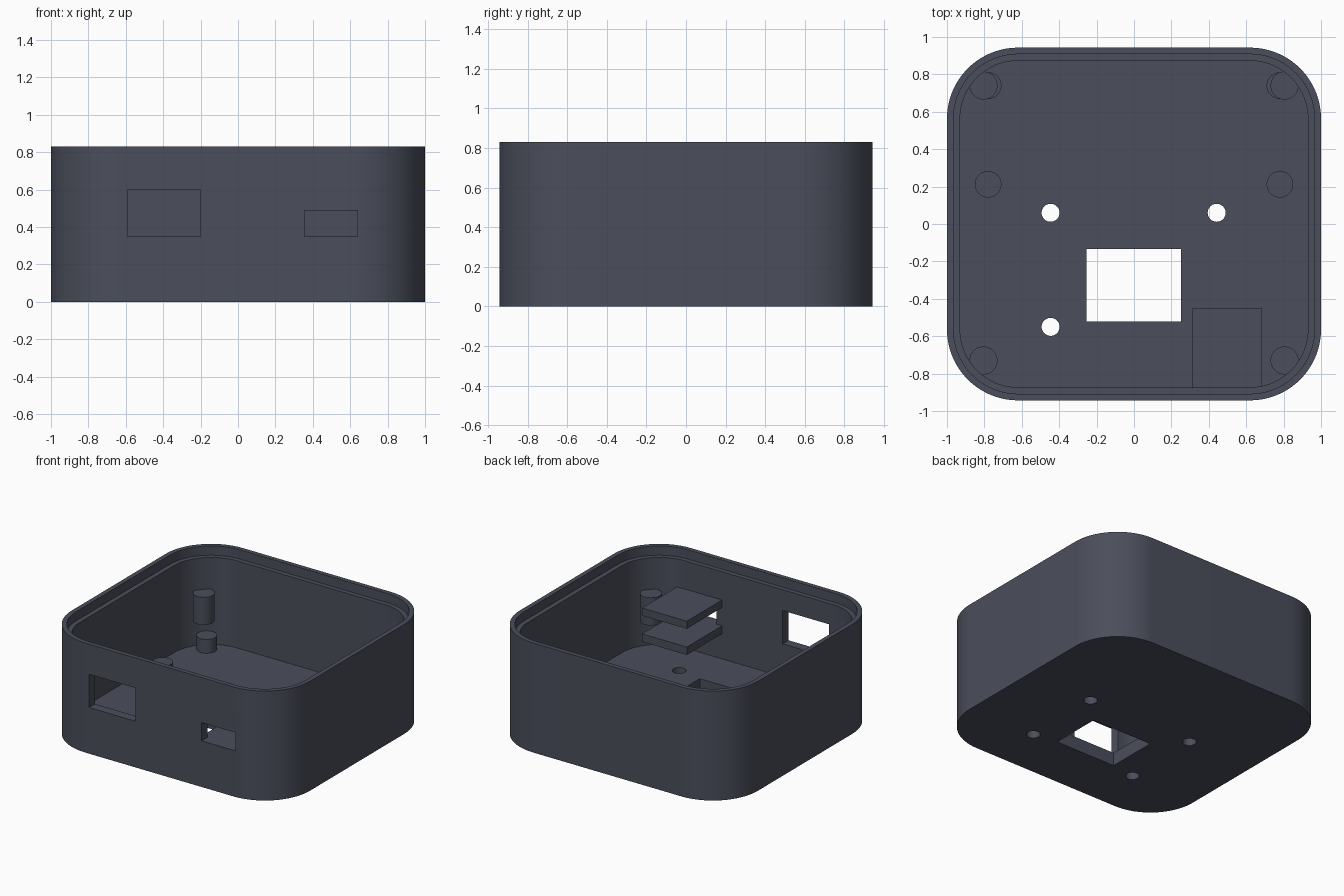
import bpy, bmesh, math
from mathutils import Matrix, Vector

if "Cube" in bpy.data.objects:
    bpy.data.objects.remove(bpy.data.objects["Cube"])

HX, HY, H = 1.0, 0.943, 0.83      # half width, half depth, height
R, STEP, LIP = 0.38, 0.035, 0.07  # corner radius, wall step, lip depth
FLOOR = 0.1

plastic = bpy.data.materials.new("slate_plastic")
plastic.diffuse_color = (0.07, 0.077, 0.105, 1)
plastic.use_nodes = True
plastic.node_tree.nodes["Principled BSDF"].inputs["Base Color"].default_value = plastic.diffuse_color


def finish(name, bm):
    bmesh.ops.recalc_face_normals(bm, faces=bm.faces)
    mesh = bpy.data.meshes.new(name)
    bm.to_mesh(mesh)
    bm.free()
    mesh.materials.append(plastic)
    ob = bpy.data.objects.new(name, mesh)
    bpy.context.collection.objects.link(ob)
    return ob


def smooth(ob):
    bpy.ops.object.select_all(action='DESELECT')
    ob.select_set(True)
    bpy.context.view_layer.objects.active = ob
    bpy.ops.object.shade_smooth_by_angle(angle=math.radians(30))


def box(name, lo, hi):
    lo, hi = Vector(lo), Vector(hi)
    bm = bmesh.new()
    bmesh.ops.create_cube(bm, size=1, matrix=Matrix.Translation((lo + hi) / 2)
                          @ Matrix.Diagonal((*(hi - lo), 1)))
    return finish(name, bm)


def cylinder(name, x, y, z0, z1, r):
    bm = bmesh.new()
    bmesh.ops.create_cone(bm, cap_ends=True, segments=48, radius1=r, radius2=r,
                          depth=z1 - z0,
                          matrix=Matrix.Translation((x, y, (z0 + z1) / 2)))
    return finish(name, bm)


def ring(bm, inset, z, seg=20):
    """Rounded rectangle loop, inset from the outer wall."""
    verts = []
    for i, (sx, sy) in enumerate([(1, 1), (-1, 1), (-1, -1), (1, -1)]):
        for k in range(seg + 1):
            a = math.pi / 2 * (i + k / seg)
            verts.append(bm.verts.new((sx * (HX - R) + (R - inset) * math.cos(a),
                                       sy * (HY - R) + (R - inset) * math.sin(a), z)))
    return verts


# Case shell: outer wall, stepped rim, inner wall and floor
bm = bmesh.new()
rings = [ring(bm, i, z) for i, z in [(0, 0), (0, H), (STEP, H), (STEP, H - LIP),
                                     (2 * STEP, H - LIP), (2 * STEP, FLOOR)]]
for a, b in zip(rings, rings[1:]):
    for k in range(len(a)):
        n = (k + 1) % len(a)
        bm.faces.new((a[k], a[n], b[n], b[k]))
bm.faces.new(rings[0])
bm.faces.new(rings[-1])
case = finish("case_shell", bm)

# Openings: two front ports, floor window and four screw holes
cutters = [box("large_port_cutter", (-0.59, -1.1, 0.35), (-0.2, -0.8, 0.602)),
           box("small_port_cutter", (0.355, -1.1, 0.35), (0.64, -0.8, 0.488)),
           box("floor_window_cutter", (-0.255, -0.522, -0.1), (0.25, -0.133, 0.2))]
for x in (-0.446, 0.442):
    for y in (0.06, -0.55):
        cutters.append(cylinder("screw_hole_cutter", x, y, -0.1, 0.2, 0.048))
bpy.context.view_layer.objects.active = case
for c in cutters:
    c.hide_render = True
    mod = case.modifiers.new("cut", 'BOOLEAN')
    mod.operation, mod.solver, mod.object = 'DIFFERENCE', 'EXACT', c
    bpy.ops.object.modifier_apply(modifier=mod.name)
for c in cutters:
    bpy.data.objects.remove(c)
smooth(case)

# Posts: raised corner posts fused to the wall, short standoffs on the floor
for s in (-1, 1):
    for y in (0.74, -0.73):
        smooth(cylinder("corner_post", s * 0.805, y, 0.31, 0.52, 0.075))
    for y in (0.74, 0.212):
        smooth(cylinder("floor_standoff", s * 0.78, y, FLOOR - 0.02, 0.205, 0.071))

# Shelves above and below the small port
for name, z0, z1 in (("lower_shelf", 0.29, 0.35), ("upper_shelf", 0.488, 0.546)):
    box(name, (0.31, -0.89, z0), (0.685, -0.452, z1))
